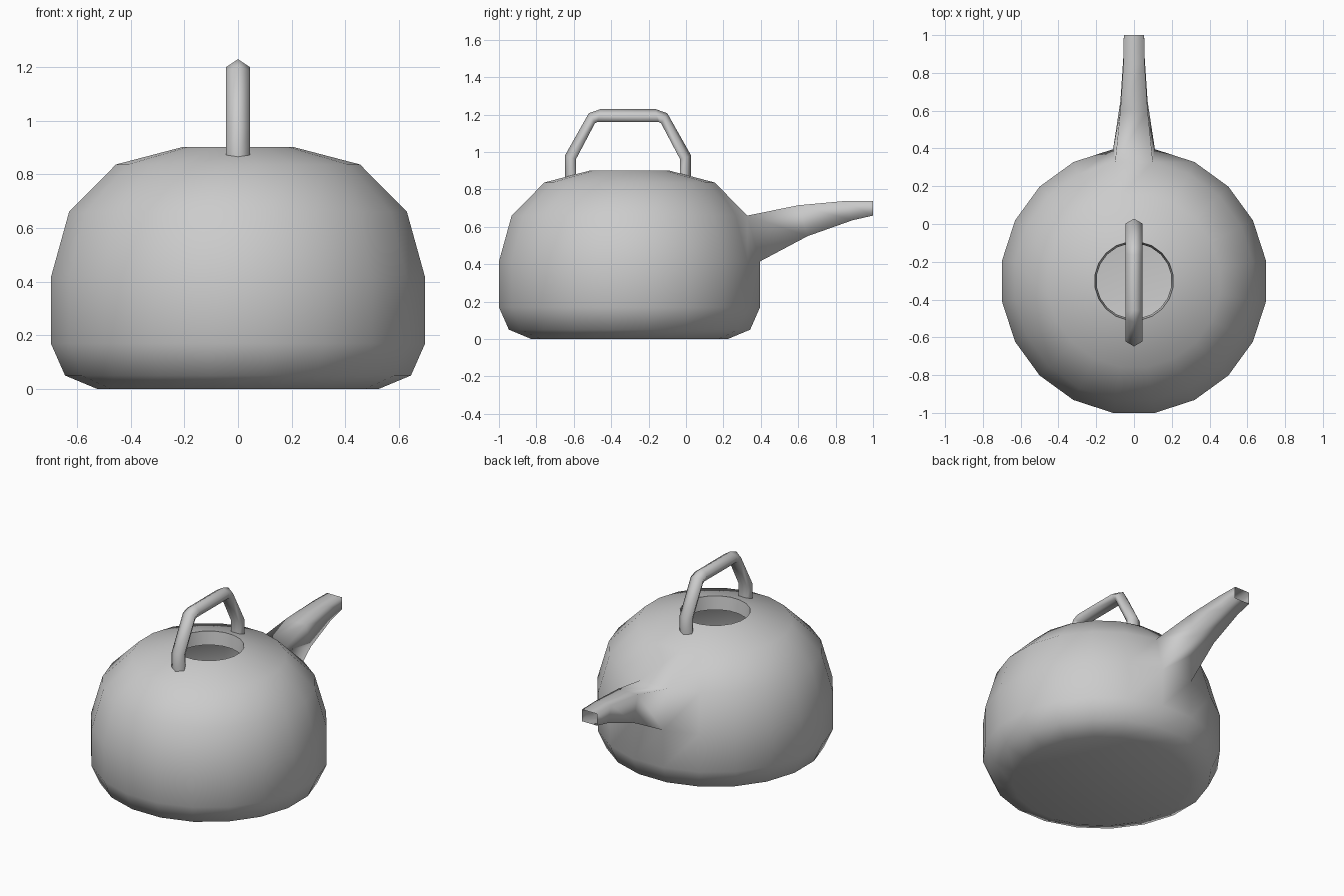
import bpy, bmesh
from math import cos, sin, radians

if "Cube" in bpy.data.objects:
    bpy.data.objects.remove(bpy.data.objects["Cube"])

SIDES = 20
CY = -0.302          # body axis
K = 1 / cos(radians(9))


def finish(bm, name, sharp=()):
    bmesh.ops.recalc_face_normals(bm, faces=bm.faces)
    for f in bm.faces:
        f.smooth = True
    for e in sharp:
        e.smooth = False
    me = bpy.data.meshes.new(name)
    bm.to_mesh(me)
    bm.free()
    ob = bpy.data.objects.new(name, me)
    bpy.context.collection.objects.link(ob)
    return ob


def bridge(bm, a, b, skip=()):
    n = len(a)
    for i in range(n):
        if i not in skip:
            bm.faces.new((a[i], a[(i + 1) % n], b[(i + 1) % n], b[i]))


# kettle body: 20-sided lathe ending in an inner lip around the open top
profile = [(0.525, 0), (0.645, 0.05), (0.698, 0.17), (0.698, 0.415),
           (0.63, 0.66), (0.455, 0.837), (0.207, 0.902), (0.197, 0.815)]
bm = bmesh.new()
rings = []
for r, z in profile:
    rings.append([bm.verts.new((r * K * cos(radians(9 + 18 * i)),
                                CY + r * K * sin(radians(9 + 18 * i)), z))
                  for i in range(SIDES)])
bm.faces.new(rings[0])
for j in range(len(rings) - 1):
    # leave out the back face where the spout grows
    bridge(bm, rings[j], rings[j + 1], (4,) if j == 3 else ())

# spout: extruded from the missing body face, open at the tip
loop = [rings[3][4], rings[3][5], rings[4][5], rings[4][4]]
for w, yb, zb, yt, zt in [(0.072, 0.65, 0.55, 0.60, 0.715),
                          (0.056, 0.89, 0.635, 0.85, 0.738),
                          (0.054, 1.0, 0.66, 1.0, 0.737)]:
    new = [bm.verts.new(p) for p in ((w, yb, zb), (-w, yb, zb),
                                     (-w, yt, zt), (w, yt, zt))]
    bridge(bm, loop, new)
    loop = new
rim = set(rings[6])
sharp = [e for e in bm.edges if e.verts[0] in rim and e.verts[1] in rim]
finish(bm, "kettle_body", sharp)

# handle: mirrored path of (outer offset, outer z, inner offset, inner z)
half = [(0.338, 0.865, 0.278, 0.882), (0.338, 0.98, 0.278, 0.962),
        (0.21, 1.207, 0.177, 1.153), (0.145, 1.23, 0.163, 1.16)]
path = [(-a, b, -c, d) for a, b, c, d in half] + half[::-1]
section = [(0, 0), (0.045, 0.43), (0.03, 1), (-0.03, 1), (-0.045, 0.43)]
bm = bmesh.new()
rings = [[bm.verts.new((x, -0.31 + a + (c - a) * t, b + (d - b) * t))
          for x, t in section] for a, b, c, d in path]
for r0, r1 in zip(rings, rings[1:]):
    bridge(bm, r0, r1)
bm.faces.new(rings[0])
bm.faces.new(rings[-1])
caps = list(bm.faces)[-2:]
finish(bm, "handle", [e for f in caps for e in f.edges])
